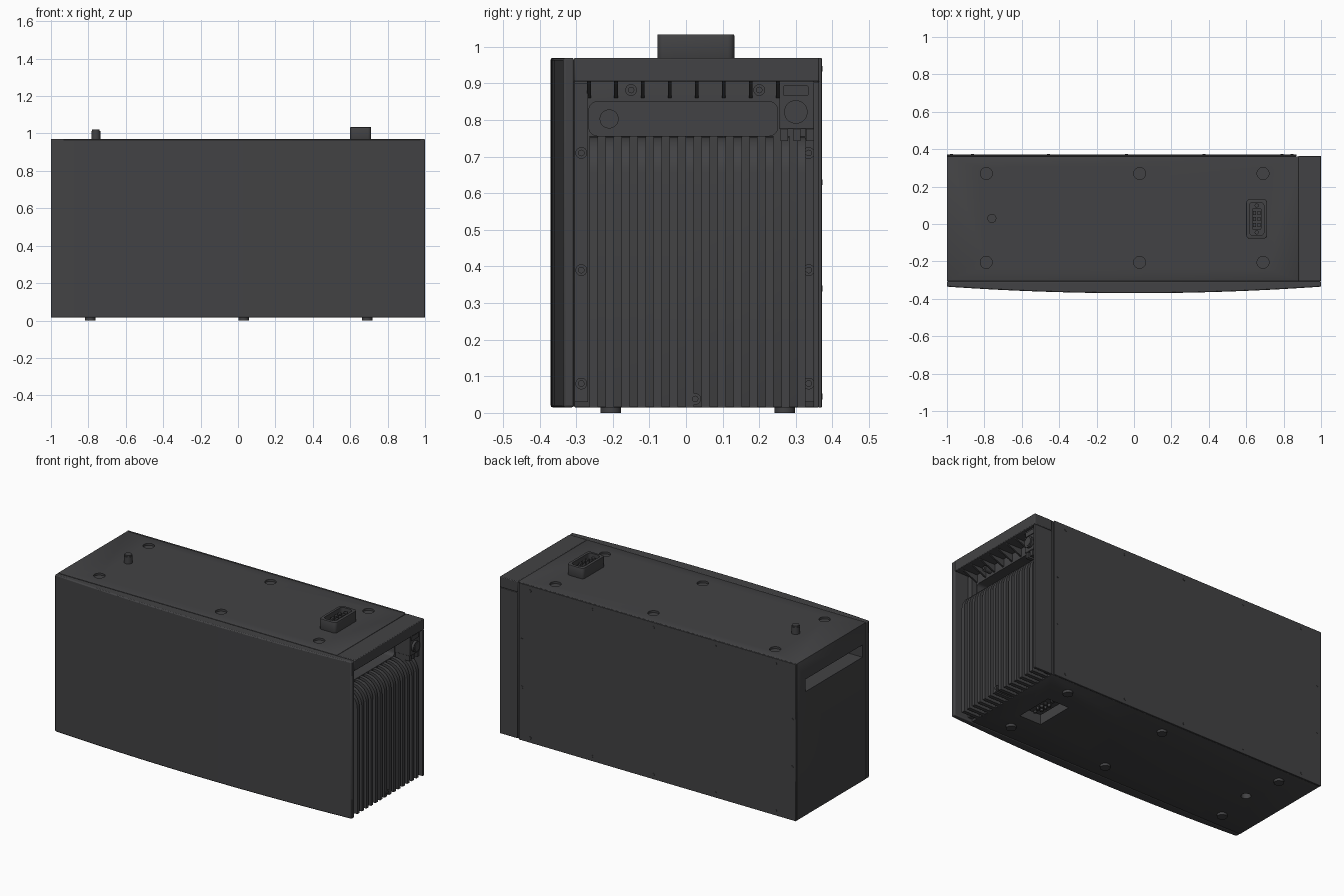
import bpy, bmesh, math
from mathutils import Vector

if "Cube" in bpy.data.objects:
    bpy.data.objects.remove(bpy.data.objects["Cube"])

dark = bpy.data.materials.new("dark_grey")
dark.diffuse_color = (0.055, 0.055, 0.058, 1)
dark.use_nodes = True
dark.node_tree.nodes["Principled BSDF"].inputs["Base Color"].default_value = dark.diffuse_color
AX = {"X": lambda u, v, w: (w, u, v), "Y": lambda u, v, w: (u, w, v), "Z": lambda u, v, w: (u, v, w)}


def prism(name, pts, a, b, axis="Z", bevel=0):
    """Extrude a 2D outline along an axis from a to b."""
    bm = bmesh.new()
    lo = [bm.verts.new(AX[axis](u, v, a)) for u, v in pts]
    hi = [bm.verts.new(AX[axis](u, v, b)) for u, v in pts]
    n = len(pts)
    bm.faces.new(lo)
    bm.faces.new(hi)
    for i in range(n):
        bm.faces.new((lo[i], lo[(i + 1) % n], hi[(i + 1) % n], hi[i]))
    bmesh.ops.recalc_face_normals(bm, faces=bm.faces)
    me = bpy.data.meshes.new(name)
    bm.to_mesh(me)
    bm.free()
    me.materials.append(dark)
    ob = bpy.data.objects.new(name, me)
    bpy.context.collection.objects.link(ob)
    smooth(ob)
    if bevel:
        m = ob.modifiers.new("edge", "BEVEL")
        m.width, m.segments, m.limit_method, m.angle_limit = bevel, 2, "ANGLE", math.radians(50)
    return ob


def smooth(ob):
    ob.data.shade_smooth()
    ob.data.set_sharp_from_angle(angle=math.radians(30))


def box(name, x, y, z, bevel=0):
    return prism(name, [(x[0], y[0]), (x[1], y[0]), (x[1], y[1]), (x[0], y[1])], *z, "Z", bevel)


def disc(name, u, v, r, a, b, axis="Z", n=28):
    pts = [(u + r * math.cos(2 * math.pi * i / n), v + r * math.sin(2 * math.pi * i / n)) for i in range(n)]
    return prism(name, pts, a, b, axis)


def rrect(u, v, r, k=5):
    """Rounded rectangle outline."""
    pts = []
    corners = [(u[1] - r, v[1] - r), (u[0] + r, v[1] - r), (u[0] + r, v[0] + r), (u[1] - r, v[0] + r)]
    for q, (cu, cv) in enumerate(corners):
        for i in range(k + 1):
            t = math.pi / 2 * (q + i / k)
            pts.append((cu + r * math.cos(t), cv + r * math.sin(t)))
    return pts


def cut(ob, cutters):
    """Subtract the cutters, bake the result and delete them."""
    for c in cutters:
        m = ob.modifiers.new("cut", "BOOLEAN")
        m.operation, m.solver, m.object = "DIFFERENCE", "EXACT", c
        c.hide_render = True
    dg = bpy.context.evaluated_depsgraph_get()
    dg.update()
    me = bpy.data.meshes.new_from_object(ob.evaluated_get(dg))
    ob.modifiers.clear()
    ob.data = me
    smooth(ob)
    for c in cutters:
        bpy.data.objects.remove(c)


SPOTS = [(x, y) for x in (-0.79, 0.03, 0.69) for y in (-0.205, 0.27)]
BASE = 0.88  # x of the plate behind the fins
Z0, Z1 = 0.015, 0.97

# main case with stacking recesses, handle pockets and the lower socket pocket
case = box("case", (-1, BASE), (-0.306, 0.362), (Z0, Z1), 0.004)
cutters = [disc("foot_recess", x, y, 0.032, 0.958, 1.0) for x, y in SPOTS]
cutters += [
    box("left_grip", (-1.05, -0.84), (-0.27, 0.28), (0.77, 0.845)),
    prism("right_grip", rrect((-0.265, 0.25), (0.757, 0.85), 0.022), 0.72, 1.0, "X"),
    box("socket_pocket", (0.58, 0.725), (-0.09, 0.145), (-0.1, 0.09)),
    disc("peg_hole", -0.76, 0.03, 0.027, -0.1, 0.07),
]
cut(case, cutters)

# curved front panel
arc = [(-1 + i / 14, -0.37 + 0.035 * (-1 + i / 14) ** 2) for i in range(29)]
prism("front_panel", arc + [(1, -0.306), (-1, -0.306)], Z0, Z1, "Z", 0.006)

# flat back panel and its screws
box("back_panel", (-1, 0.868), (0.362, 0.371), (Z0, Z1), 0.002)
screws = [(x, z) for x in (0.79, 0.374, -0.04, -0.456, -0.864) for z in (0.045, 0.94)]
screws += [(x, z) for x in (0.845, -0.975) for z in (0.34, 0.63)]
for x, z in screws:
    disc("back_screw", x, z, 0.008, 0.37, 0.3735, "Y", 12)

# right end: top cap, rear wall, side flanges
box("end_cap", (BASE, 1), (-0.306, 0.364), (0.905, Z1), 0.004)
box("end_rear_wall", (BASE, 1), (0.348, 0.364), (Z0, 0.904), 0.003)
for y in ((-0.304, -0.268), (0.325, 0.348)):
    box("side_flange", (BASE, 0.91), y, (0.03, 0.90))

# cooling fins with rounded upper corners
fin = [(BASE - 0.01, Z0), (0.988, Z0)]
fin += [(0.888 + 0.1 * math.cos(t * math.pi / 16), 0.655 + 0.1 * math.sin(t * math.pi / 16)) for t in range(9)]
fin += [(BASE - 0.01, 0.755)]
for i in range(14):
    y = -0.252 + i * 0.0437
    prism("cooling_fin", fin, y - 0.011, y + 0.011, "Y")

# triangular gussets below the cap
for i in range(8):
    y = -0.265 + i * 0.0736
    prism("cap_gusset", [(BASE - 0.01, 0.86), (BASE, 0.86), (0.985, 0.906), (BASE - 0.01, 0.906)],
          y - 0.005, y + 0.005, "Y")

# casting bolts around the fins
bolts = [(y, z) for y in (-0.286, 0.335) for z in (0.08, 0.39, 0.71)]
bolts += [(-0.15, 0.882), (0.2, 0.882), (0.025, 0.038)]
for y, z in bolts:
    top = 0.989 if z < 0.05 else 0.925
    disc("bolt_boss", y, z, 0.016, BASE - 0.01, top, "X", 20)
    disc("bolt_head", y, z, 0.009, top, top + 0.005, "X", 12)

# round button inside the right grip pocket
disc("grip_button", -0.21, 0.803, 0.026, 0.715, 0.726, "X")

# control housing with knob, label plate and vent teeth
box("control_housing", (BASE - 0.01, 0.98), (0.255, 0.35), (0.775, 0.906), 0.003)
disc("control_knob", 0.3, 0.822, 0.032, 0.975, 0.995, "X")
disc("knob_face", 0.3, 0.822, 0.024, 0.99, 0.998, "X")
prism("control_plate", rrect((0.265, 0.335), (0.866, 0.894), 0.005), 0.975, 0.985, "X")
for y in (0.268, 0.303, 0.338):
    box("vent_tooth", (BASE - 0.01, 0.975), (y - 0.01, y + 0.01), (0.743, 0.778))

# feet and locating peg
for x, y in SPOTS:
    disc("foot", x, y, 0.028, 0, Z0 + 0.01)
disc("locating_peg", -0.76, 0.03, 0.024, 0.96, 1.012)
disc("locating_peg_tip", -0.76, 0.03, 0.02, 1.01, 1.02)

# top plug: hollow shell, contact block, pins and screws
plug = prism("plug_shell", rrect((0.6, 0.712), (-0.078, 0.132), 0.018), 0.965, 1.034, "Z", 0.003)
cut(plug, [prism("plug_well", rrect((0.617, 0.695), (-0.062, 0.116), 0.02), 0.99, 1.1)])
prism("plug_block", rrect((0.63, 0.682), (-0.03, 0.084), 0.01), 0.985, 1.012)

# lower socket: matching contact block inside the pocket
prism("socket_body", rrect((0.605, 0.702), (-0.06, 0.114), 0.018), 0.05, 0.095)
for x in (0.643, 0.669):
    for y in (-0.005, 0.027, 0.059):
        box("plug_pin", (x - 0.008, x + 0.008), (y - 0.01, y + 0.01), (1.01, 1.024))
        disc("socket_pin", x, y, 0.009, 0.035, 0.052, "Z", 12)
for y in (-0.045, 0.099):
    disc("plug_screw", 0.656, y, 0.011, 0.985, 1.018, "Z", 16)
    disc("socket_screw", 0.655, y, 0.01, 0.04, 0.052, "Z", 16)
